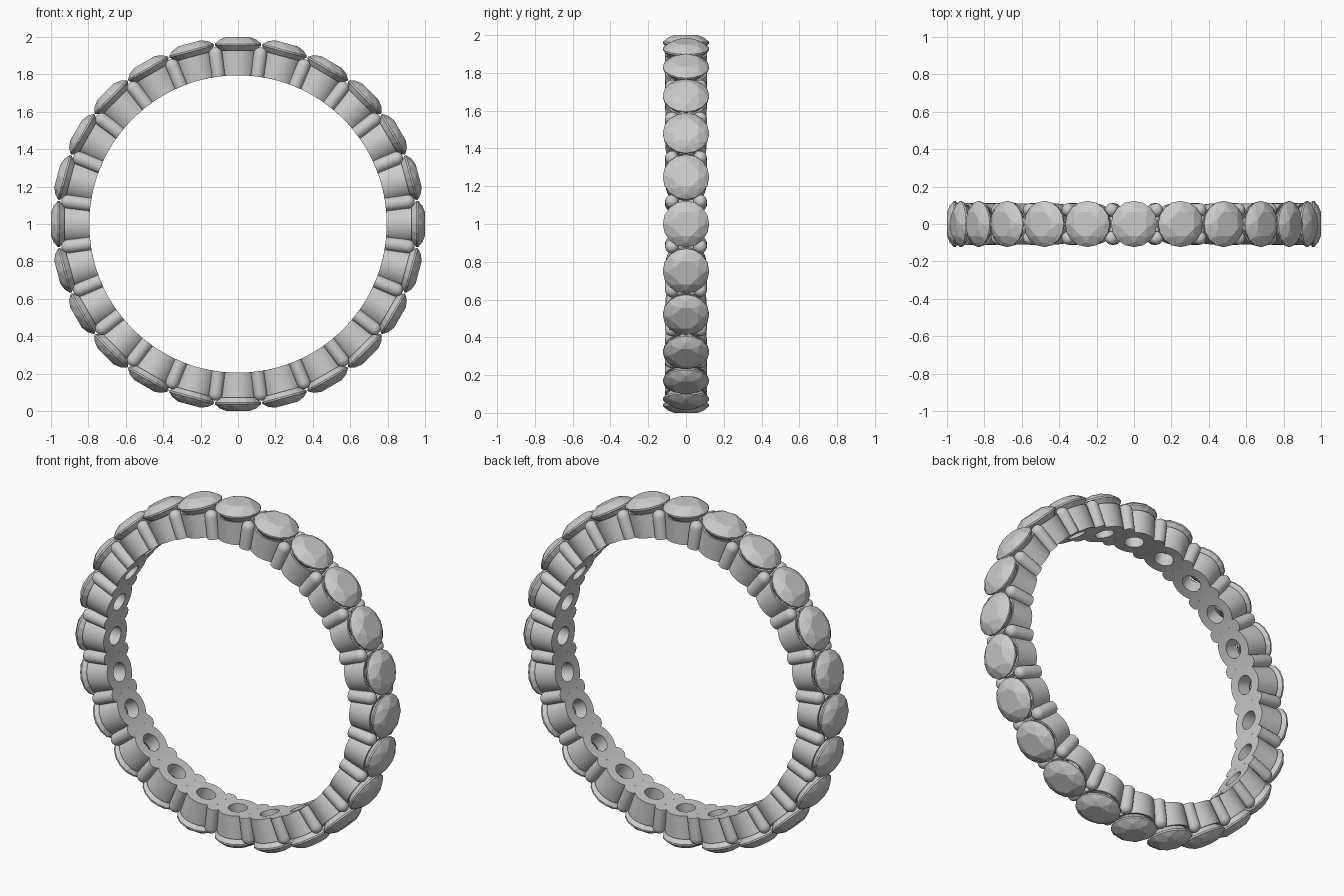
import bpy, bmesh
from math import sin, cos, pi, sqrt, radians
from mathutils import Matrix

if "Cube" in bpy.data.objects:
    bpy.data.objects.remove(bpy.data.objects["Cube"])

N = 24            # stones around the band
R_IN = 0.795      # finger-hole radius
STEP = 2 * pi / N


def make_mesh(name, bm, smooth):
    bmesh.ops.recalc_face_normals(bm, faces=bm.faces)
    me = bpy.data.meshes.new(name)
    bm.to_mesh(me)
    bm.free()
    if smooth:
        ob = bpy.data.objects.new(name + "_tmp", me)
        bpy.context.collection.objects.link(ob)
        bpy.ops.object.select_all(action='DESELECT')
        ob.select_set(True)
        bpy.context.view_layer.objects.active = ob
        bpy.ops.object.shade_smooth_by_angle(angle=radians(35))
        bpy.data.objects.remove(ob)
    return me


def lathe(bm, profile, segs, y0=0.0, closed=False):
    """Revolve (radius, height) points about the radial axis; None height hugs the finger hole."""
    rings = []
    for r, h in profile:
        ring = []
        for i in range(segs):
            a = 2 * pi * i / segs
            x, y = r * cos(a), r * sin(a)
            z = sqrt(R_IN ** 2 - x * x) if h is None else h
            ring.append(bm.verts.new((x, y0 + y, z)))
        rings.append(ring)
    pairs = list(zip(rings, rings[1:]))
    if closed:
        pairs.append((rings[-1], rings[0]))
    for a, b in pairs:
        for i in range(segs):
            j = (i + 1) % segs
            bm.faces.new((a[i], a[j], b[j], b[i]))
    return rings


# Open cup holding each stone
bm = bmesh.new()
lathe(bm, [(0.052, None), (0.08, None), (0.108, None), (0.112, 0.928),
           (0.102, 0.928), (0.052, 0.875)], 40, closed=True)
cup = make_mesh("cup", bm, True)

# Brilliant-cut stone: table, star points, girdle, culet
bm = bmesh.new()
for r, h, n, off in [(0.068, 1.0, 8, 0.5), (0.099, 0.985, 8, 0.0),
                     (0.123, 0.963, 16, 0.0), (0.123, 0.954, 16, 0.0),
                     (0.06, 0.893, 8, 0.5), (0.004, 0.845, 8, 0.5)]:
    for i in range(n):
        a = 2 * pi * (i + off) / n
        bm.verts.new((r * cos(a), r * sin(a), h))
bmesh.ops.convex_hull(bm, input=bm.verts)
bmesh.ops.dissolve_limit(bm, angle_limit=radians(1), verts=bm.verts, edges=bm.edges)
stone = make_mesh("stone", bm, False)

# Pair of round-tipped prongs shared by neighbouring stones
bm = bmesh.new()
PR, TIP = 0.036, 0.917
dome = [(PR * cos(t * pi / 12), TIP + PR * sin(t * pi / 12)) for t in range(6)]
for y in (-0.075, 0.075):
    rings = lathe(bm, [(PR, None)] + dome, 20, y)
    bm.faces.new(rings[0])
    bm.faces.new(rings[-1])
prongs = make_mesh("prong_pair", bm, True)

# Small bridge joining adjacent cups between the prongs
bm = bmesh.new()
bmesh.ops.create_cube(bm, size=1, matrix=Matrix.Translation((0, 0, 0.848))
                      @ Matrix.Diagonal((0.06, 0.14, 0.104, 1)))
bridge = make_mesh("bridge", bm, False)

# Repeat everything round the ring
for i in range(N):
    for me, off in ((cup, 0), (stone, 0), (prongs, 0.5), (bridge, 0.5)):
        ob = bpy.data.objects.new(f"{me.name}_{i + 1}", me)
        ob.matrix_world = (Matrix.Translation((0, 0, 1))
                           @ Matrix.Rotation((i + off) * STEP, 4, 'Y'))
        bpy.context.collection.objects.link(ob)
